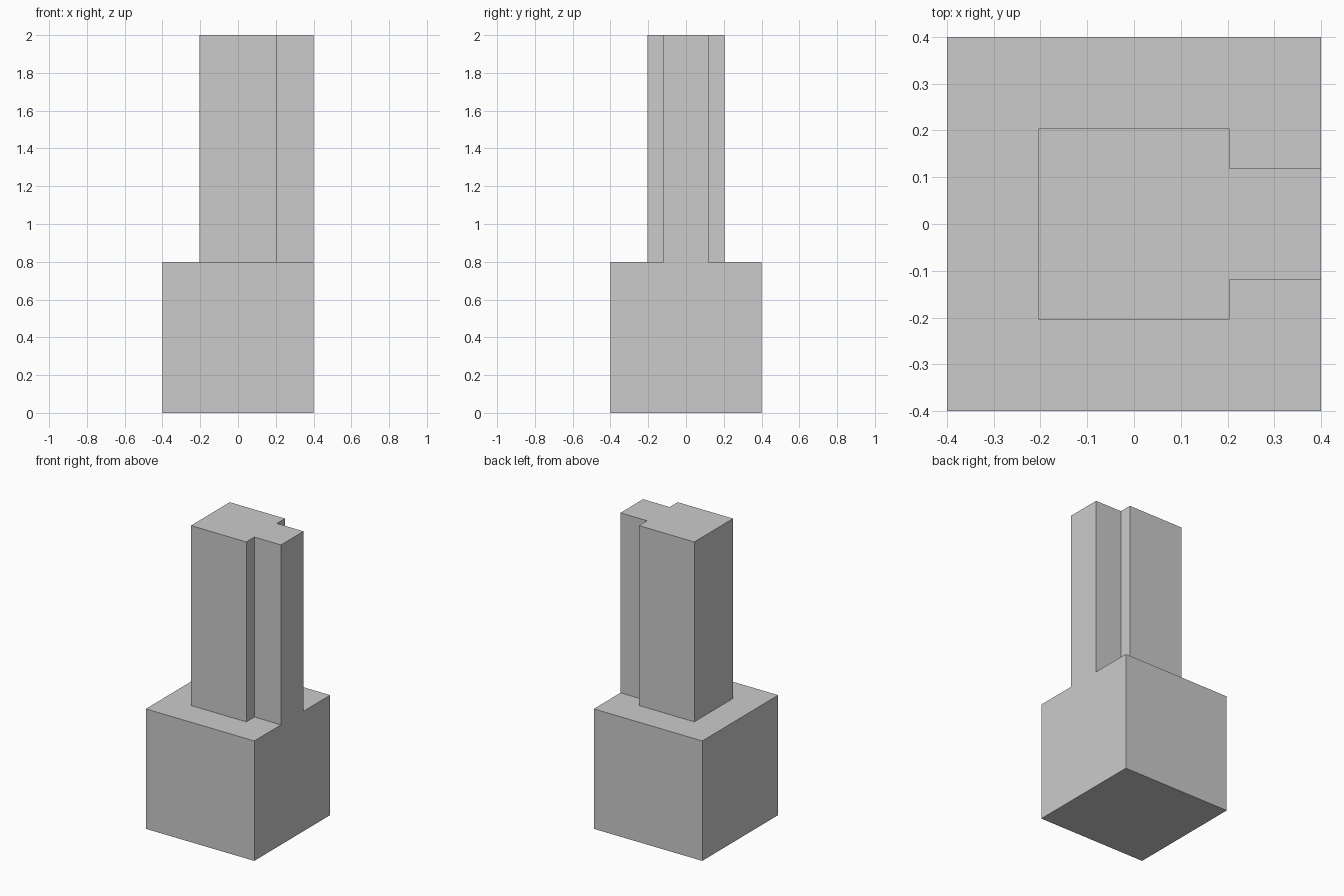
import bpy
import bmesh

if "Cube" in bpy.data.objects:
    bpy.data.objects.remove(bpy.data.objects["Cube"])

BASE = 0.4        # half width of base block
COL = 0.204       # half width of column
FIN = 0.119       # half width of fin
BASE_TOP = 0.8
HEIGHT = 2.0

bm = bmesh.new()


def mirrored(half):
    """Complete a half outline by mirroring it across y = 0."""
    return half + [(x, -y) for x, y in reversed(half)]


def raise_faces(faces, height):
    """Extrude faces straight up and return the new top faces."""
    geom = bmesh.ops.extrude_face_region(bm, geom=faces)["geom"]
    verts = [g for g in geom if isinstance(g, bmesh.types.BMVert)]
    bmesh.ops.translate(bm, verts=verts, vec=(0, 0, height))
    return [g for g in geom if isinstance(g, bmesh.types.BMFace)]


# Floor plan: the column with its fin, and the ledge wrapping round it
column_half = [(BASE, FIN), (COL, FIN), (COL, COL), (-COL, COL)]
ledge_half = [(-BASE, BASE), (BASE, BASE)]
column = [bm.verts.new((x, y, 0)) for x, y in mirrored(column_half)]
corners = [bm.verts.new((x, y, 0)) for x, y in mirrored(ledge_half)]
c0, c1, c2, c3 = corners
plan = [bm.faces.new(column), bm.faces.new([c0, c1] + column + [c2, c3])]

# Base block, then the column and flush fin rising from it
tops = raise_faces(plan, BASE_TOP)
column_top = min(tops, key=lambda f: f.calc_area())
raise_faces([column_top], HEIGHT - BASE_TOP)

# Merge coplanar faces into clean flat sides
bmesh.ops.dissolve_limit(bm, angle_limit=0.01, verts=bm.verts[:], edges=bm.edges[:])
bmesh.ops.recalc_face_normals(bm, faces=bm.faces[:])

mesh = bpy.data.meshes.new("pillar_on_base")
bm.to_mesh(mesh)
bm.free()
bpy.context.collection.objects.link(bpy.data.objects.new("pillar_on_base", mesh))
